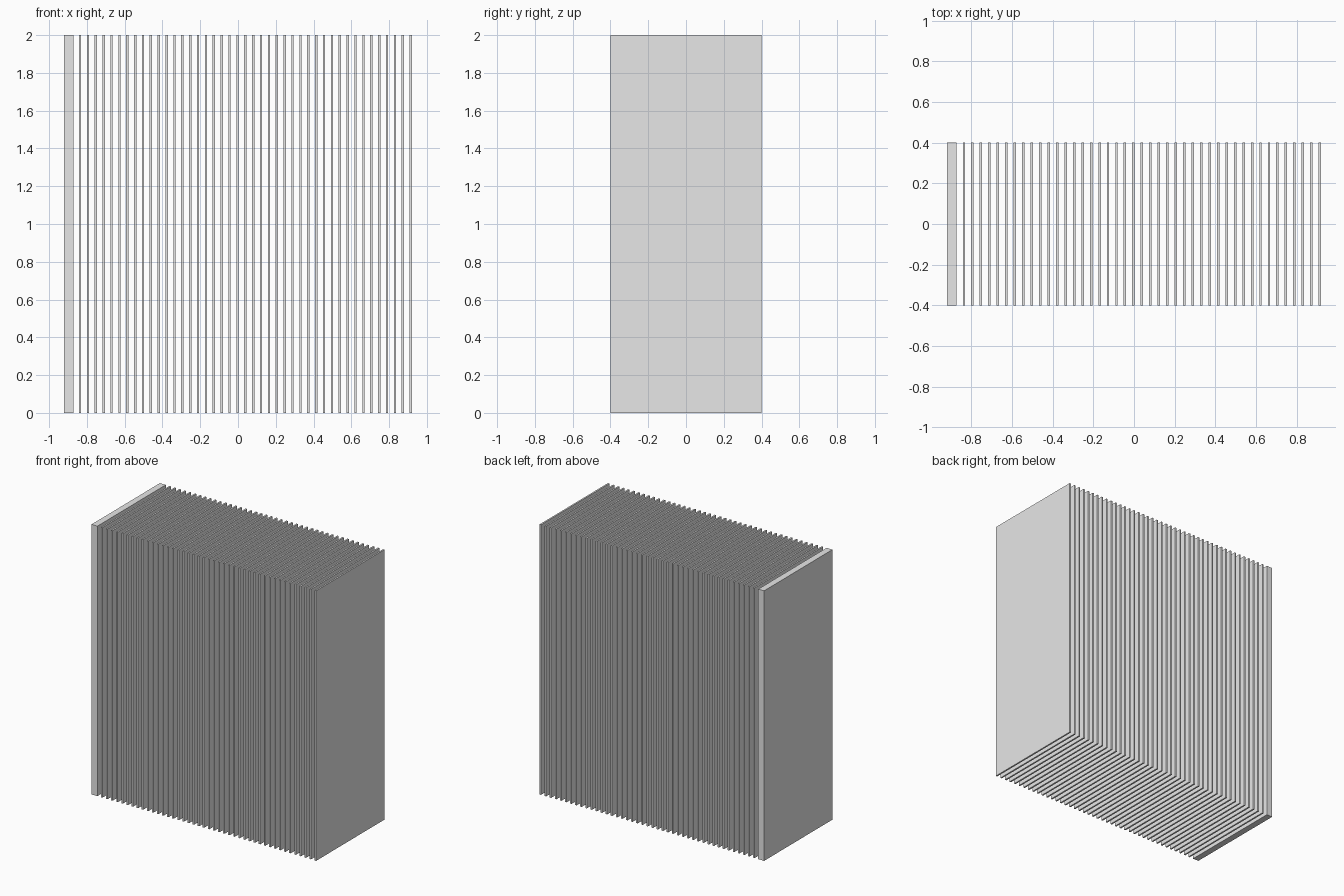
import bpy

cube = bpy.data.objects.get("Cube")
if cube:
    bpy.data.objects.remove(cube, do_unlink=True)

WIDTH, DEPTH, HEIGHT = 1.84, 0.8, 2.0
BASE, FIN, COUNT = 0.048, 0.012, 43
PITCH = (WIDTH - BASE) / COUNT

# One plain metal colour
metal = bpy.data.materials.new("light_grey_metal")
metal.use_nodes = True
colour = (0.8, 0.8, 0.8, 1)
metal.diffuse_color = colour
metal.node_tree.nodes["Principled BSDF"].inputs["Base Color"].default_value = colour


def plate(name, left, thickness):
    """Upright plate whose lower-x face sits at left."""
    bpy.ops.mesh.primitive_cube_add(size=1, location=(left + thickness / 2, 0, HEIGHT / 2))
    obj = bpy.context.object
    obj.name = name
    obj.scale = (thickness, DEPTH, HEIGHT)
    bpy.ops.object.transform_apply(location=False, rotation=False, scale=True)
    obj.data.materials.append(metal)
    return obj


# Thick end plate
plate("end_plate", -WIDTH / 2, BASE)

# Row of thin, evenly spaced fins ending flush with the far side
fins = plate("fins", -WIDTH / 2 + BASE + PITCH - FIN, FIN)
array = fins.modifiers.new("fin_row", "ARRAY")
array.count = COUNT
array.use_relative_offset = False
array.use_constant_offset = True
array.constant_offset_displace = (PITCH, 0, 0)
